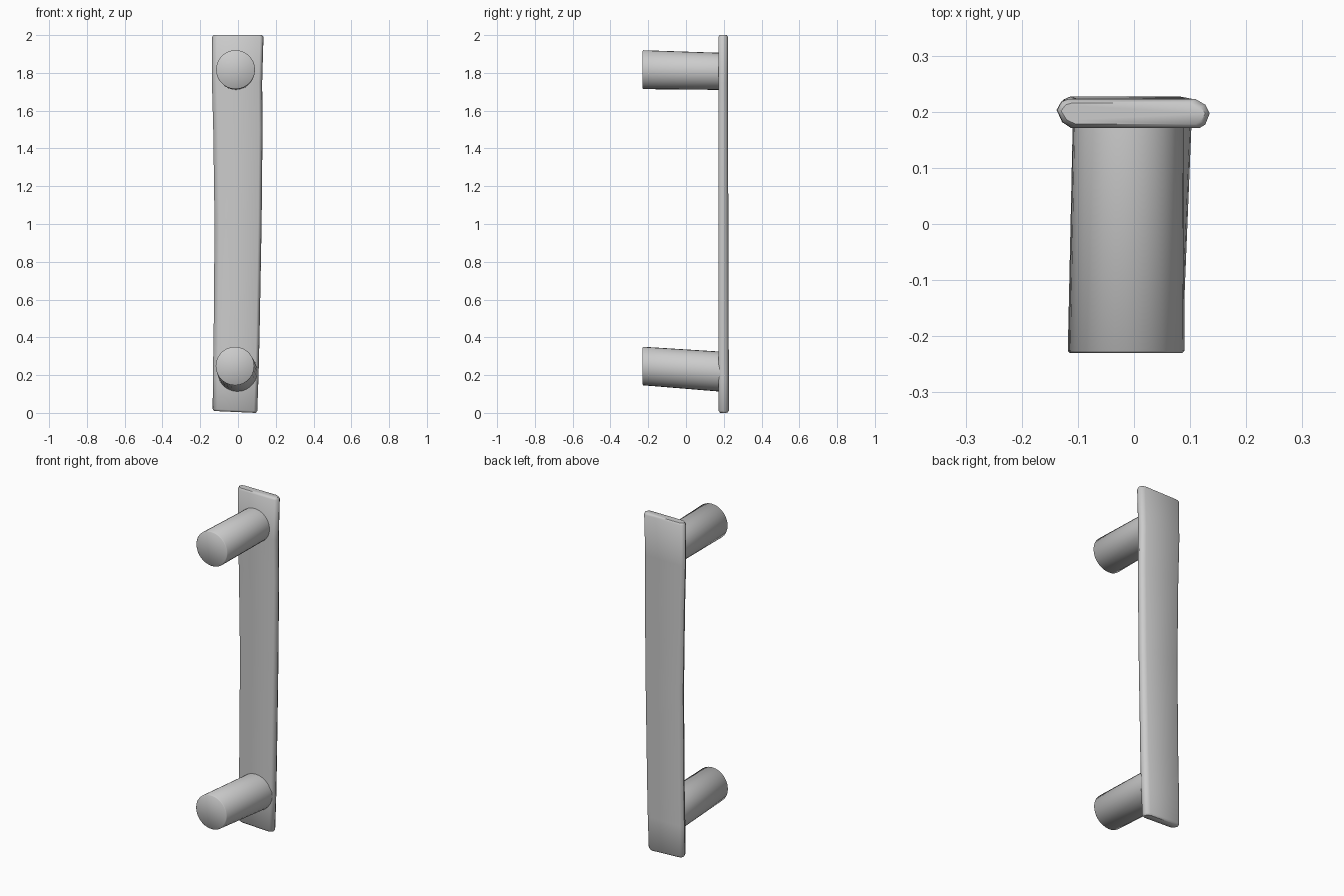
import bpy, bmesh, math
from mathutils import Vector

if "Cube" in bpy.data.objects:
    bpy.data.objects.remove(bpy.data.objects["Cube"])


def loft(name, rings):
    """Skin a list of equal-length point rings and cap both ends."""
    bm = bmesh.new()
    loops = [[bm.verts.new(p) for p in ring] for ring in rings]
    n = len(loops[0])
    for a, b in zip(loops, loops[1:]):
        for i in range(n):
            j = (i + 1) % n
            bm.faces.new((a[i], a[j], b[j], b[i]))
    bm.faces.new(loops[0])
    bm.faces.new(loops[-1])
    bmesh.ops.recalc_face_normals(bm, faces=bm.faces)
    mesh = bpy.data.meshes.new(name)
    bm.to_mesh(mesh)
    bm.free()
    obj = bpy.data.objects.new(name, mesh)
    bpy.context.collection.objects.link(obj)
    bpy.ops.object.select_all(action='DESELECT')
    obj.select_set(True)
    bpy.context.view_layer.objects.active = obj
    bpy.ops.object.shade_smooth_by_angle(angle=math.radians(50))
    return obj


def bar_ring(zl, zr, xl, xr, yf, yb):
    """Flat bar section with softened, slightly pointed sides."""
    t = yb - yf
    pts = [(xl + .026, yf), (xr - .018, yf), (xr - .008, yf + .12 * t),
           (xr, yf + .5 * t), (xr - .008, yf + .8 * t), (xr - .026, yb),
           (xl + .02, yb), (xl + .008, yf + .9 * t),
           (xl, yf + .62 * t), (xl + .01, yf + .2 * t)]
    return [(x, y, zl + (zr - zl) * (x - xl) / (xr - xl)) for x, y in pts]


# Grip bar: z left, z right, x left, x right, y front, y back
bar = [(.010, .000, -.127, .094, .180, .220),
       (.020, .010, -.134, .102, .173, .227),
       (.20, .20, -.133, .109, .171, .227),
       (.40, .40, -.129, .114, .171, .226),
       (1.0, 1.0, -.124, .125, .171, .224),
       (1.5, 1.5, -.131, .130, .171, .223),
       (1.75, 1.75, -.138, .128, .171, .223),
       (1.99, 1.99, -.137, .135, .171, .223),
       (2.0, 2.0, -.130, .127, .178, .216)]
loft("grip_bar", [bar_ring(*s) for s in bar])


def post(name, front, back, rf, rb, sides=28):
    """Round post running from its free end into the bar."""
    front, back = Vector(front), Vector(back)

    def ring(c, r):
        return [c + Vector((r * math.cos(a), 0, r * math.sin(a)))
                for a in (2 * math.pi * i / sides for i in range(sides))]

    return loft(name, [ring(front, rf - .004),
                       ring(front + Vector((0, .004, 0)), rf), ring(back, rb)])


# Mounting posts
post("upper_post", (-.013, -.23, 1.817), (-.010, .19, 1.808), .103, .098)
post("lower_post", (-.016, -.23, .248), (-.003, .19, .218), .102, .106)
